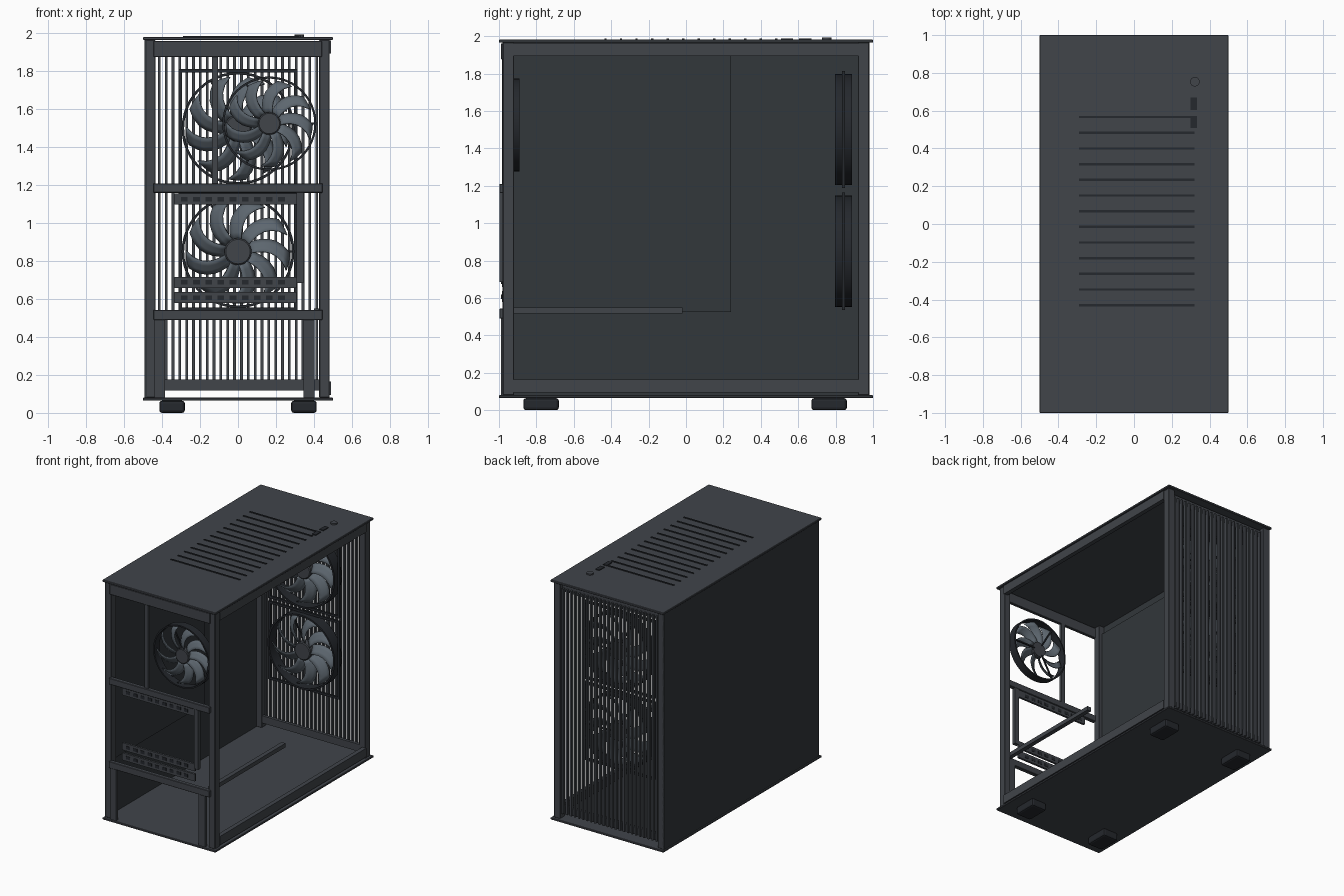
import bpy, bmesh, math
from mathutils import Vector

if "Cube" in bpy.data.objects:
    bpy.data.objects.remove(bpy.data.objects["Cube"])


def mat(name, c):
    m = bpy.data.materials.new(name)
    m.diffuse_color = (*c, 1)
    m.use_nodes = True
    m.node_tree.nodes["Principled BSDF"].inputs["Base Color"].default_value = m.diffuse_color
    return m


STEEL = mat("dark_steel", (0.052, 0.058, 0.068))
PANEL = mat("panel_grey", (0.032, 0.038, 0.043))
BLACK = mat("black_plastic", (0.018, 0.021, 0.026))
BLADE = mat("blade_grey", (0.11, 0.135, 0.16))


def finish(name, bm, m, smooth=False):
    bmesh.ops.recalc_face_normals(bm, faces=bm.faces)
    me = bpy.data.meshes.new(name)
    bm.to_mesh(me)
    bm.free()
    me.materials.append(m)
    ob = bpy.data.objects.new(name, me)
    bpy.context.collection.objects.link(ob)
    if smooth:
        bpy.context.view_layer.objects.active = ob
        ob.select_set(True)
        bpy.ops.object.shade_smooth_by_angle(angle=math.radians(35))
        ob.select_set(False)
    return ob


def add_box(bm, x0, x1, y0, y1, z0, z1):
    vs = bmesh.ops.create_cube(bm, size=1)["verts"]
    for v in vs:
        v.co = Vector((x1 if v.co.x > 0 else x0, y1 if v.co.y > 0 else y0, z1 if v.co.z > 0 else z0))


def boxes(name, dims, m, bevel=0.0, segs=1):
    bm = bmesh.new()
    for d in dims:
        add_box(bm, *d)
    ob = finish(name, bm, m)
    if bevel:
        b = ob.modifiers.new("bevel", "BEVEL")
        b.width, b.segments = bevel, segs
    return ob


# Outer shell
boxes("top_panel", [(-0.5, 0.5, -1, 1, 1.965, 1.982)], STEEL, 0.003)
boxes("bottom_panel", [(-0.5, 0.5, -1, 1, 0.064, 0.08)], STEEL, 0.003)
boxes("left_side_panel", [(-0.492, -0.48, -0.98, 0.98, 0.08, 1.965)], PANEL)
boxes("motherboard_tray", [(-0.478, -0.462, -0.93, 0.24, 0.525, 1.9)], PANEL)
boxes("corner_posts", [(x, x + 0.055, y, y + 0.06, 0.08, 1.965)
                       for x in (-0.49, 0.428) for y in (-0.98, 0.92)], STEEL, 0.003)
boxes("right_side_rails", [(0.455, 0.49, -0.925, 0.925, z, z + 0.07) for z in (0.095, 1.893)], STEEL)
boxes("feet", [(x, x + 0.135, y, y + 0.19, 0, 0.064)
               for x in (-0.415, 0.28) for y in (-0.87, 0.67)], BLACK, 0.014, 2)
boxes("shroud_rail", [(0.4, 0.435, -0.95, -0.02, 0.518, 0.55)], STEEL)

# Open frame at the -y end
boxes("rear_crossbars", [(-0.445, 0.442, -0.99, -0.965, 1.876, 1.96),
                         (-0.445, 0.445, -0.998, -0.965, 1.16, 1.21),
                         (-0.445, 0.445, -0.998, -0.965, 0.49, 0.543)], STEEL, 0.003)
boxes("rear_uprights", [(-0.137, -0.105, -0.985, -0.965, 1.2, 1.88),
                        (-0.44, -0.385, -0.99, -0.965, 0.08, 0.5),
                        (0.345, 0.402, -0.99, -0.965, 0.08, 0.5),
                        (0.307, 0.345, -0.996, -0.966, 0.685, 1.165)], STEEL)

# Expansion slot covers with small vents
slots = (1.127, 0.688, 0.607)
boxes("slot_covers", [(-0.335, 0.307, -0.985, -0.968, z - 0.029, z + 0.029) for z in slots], STEEL)
boxes("slot_vents", [(-0.3 + i * 0.064, -0.265 + i * 0.064, -0.988, -0.966, z - 0.012, z + 0.012)
                     for z in slots for i in range(9)], BLACK)

# Slatted grille at the +y end
N = 24
boxes("grille_slats", [(x - 0.007, x + 0.007, 0.945, 0.97, 0.12, 1.92)
                       for x in (-0.415 + 0.83 * i / (N - 1) for i in range(N))], STEEL)
boxes("grille_rails", [(-0.44, 0.44, 0.925, 0.95, z, z + 0.058) for z in (0.118, 1.89)], STEEL)

# Top vents and controls
boxes("top_vents", [(-0.29, 0.32, y - 0.006, y + 0.006, 1.975, 1.987)
                    for y in (-0.43 + i * 0.083 for i in range(13))], BLACK)
boxes("top_ports", [(0.298, 0.333, y - 0.033, y + 0.033, 1.975, 1.988) for y in (0.54, 0.637)], BLACK)
bm = bmesh.new()
bmesh.ops.create_cone(bm, cap_ends=True, segments=24, radius1=0.025, radius2=0.025, depth=0.02)
bmesh.ops.translate(bm, verts=bm.verts, vec=(0.322, 0.753, 1.983))
finish("power_button", bm, STEEL, True)


def lathe(bm, profile, cx, cz, n=48):
    # closed (radius, y) profile revolved about a y axis
    rings = [[bm.verts.new((cx + r * math.cos(a), y, cz + r * math.sin(a))) for r, y in profile]
             for a in (2 * math.pi * i / n for i in range(n))]
    k = len(profile)
    for i in range(n):
        A, B = rings[i], rings[(i + 1) % n]
        for j in range(k):
            bm.faces.new((A[j], A[(j + 1) % k], B[(j + 1) % k], B[j]))


def fan(name, cx, cz, R, y0, y1):
    ym, d = (y0 + y1) / 2, y1 - y0
    # ring
    bm = bmesh.new()
    w = 0.045 * R
    lathe(bm, [(R - w, y0), (R, y0), (R, y1), (R - w, y1)], cx, cz)
    finish(name + "_ring", bm, BLACK, True)
    # hub
    bm = bmesh.new()
    hub = 0.24 * R
    prof = [(0.001, ym - d * .35), (hub * .9, ym - d * .35), (hub, ym - d * .28),
            (hub, ym + d * .35), (0.001, ym + d * .35)]
    lathe(bm, prof, cx, cz, 32)
    finish(name + "_hub", bm, STEEL, True)
    # struts
    bm = bmesh.new()
    for k in range(3):
        a = k * 2 * math.pi / 3
        before = set(bm.verts)
        add_box(bm, hub * .8, R - w / 2, y1 - 0.014, y1 - 0.004, -0.005, 0.005)
        for v in set(bm.verts) - before:
            x, z = v.co.x, v.co.z
            v.co.x = cx + x * math.cos(a) - z * math.sin(a)
            v.co.z = cz + x * math.sin(a) + z * math.cos(a)
    finish(name + "_struts", bm, BLACK)
    # swept, pitched blades
    bm = bmesh.new()
    nr, nc = 7, 4
    for k in range(9):
        g = []
        for i in range(nr):
            t = i / (nr - 1)
            r = hub * .95 + (R * .92 - hub * .95) * t
            mid = 2 * math.pi * k / 9 + 0.3 - 0.5 * t * t
            chord = (0.19 + 0.13 * t) * R
            row = []
            for j in range(nc):
                s = j / (nc - 1) - 0.5
                a = mid + s * chord / r
                row.append(bm.verts.new((cx + r * math.cos(a), ym + s * d * .55, cz + r * math.sin(a))))
            g.append(row)
        for i in range(nr - 1):
            for j in range(nc - 1):
                bm.faces.new((g[i][j], g[i + 1][j], g[i + 1][j + 1], g[i][j + 1]))
    ob = finish(name + "_blades", bm, BLADE, True)
    s = ob.modifiers.new("thickness", "SOLIDIFY")
    s.thickness, s.offset = 0.006, 0


# Fans and the square frames of the two intakes
fan("rear_fan", 0.165, 1.525, 0.248, -0.955, -0.89)
for nm, cz in (("lower_intake_fan", 0.85), ("upper_intake_fan", 1.5)):
    fan(nm, 0, cz, 0.297, 0.797, 0.888)
    o, i = 0.313, 0.295
    boxes(nm + "_frame", [(-o, o, 0.834, 0.85, cz + i, cz + o), (-o, o, 0.834, 0.85, cz - o, cz - i),
                          (-o, -i, 0.834, 0.85, cz - i, cz + i), (i, o, 0.834, 0.85, cz - i, cz + i)], BLACK)
